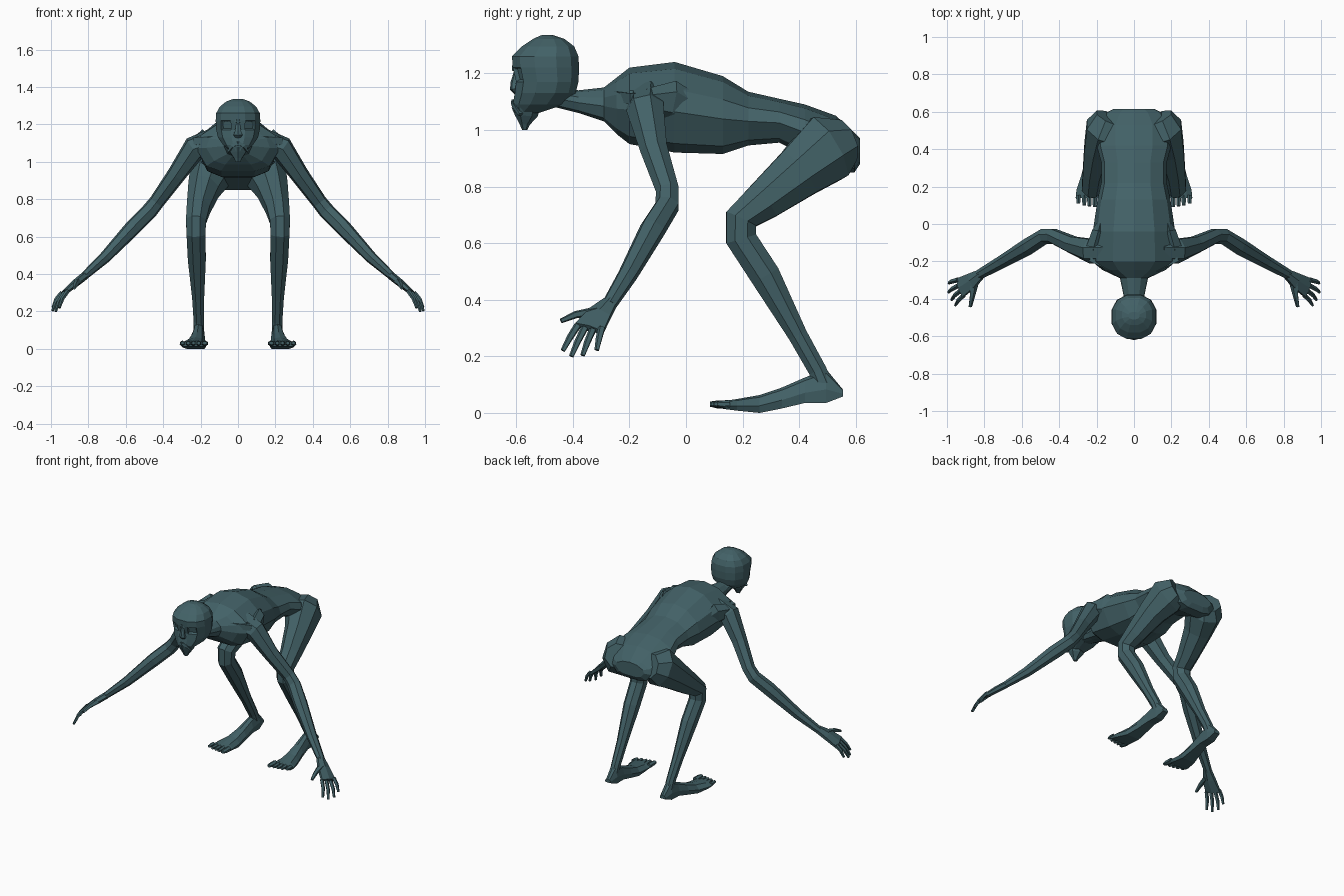
import bpy, bmesh
from math import sin, cos, pi, copysign
from mathutils import Vector

mat = bpy.data.materials.new("dark_teal")
mat.diffuse_color = (0.055, 0.12, 0.135, 1)


def skin(name, rings, s=1):
    """Bridge equal-length rings of points into a capped mesh; s=-1 mirrors it."""
    bm = bmesh.new()
    vs = [[bm.verts.new((p[0] * s, p[1], p[2])) for p in r] for r in rings]
    n = len(vs[0])
    for a, b in zip(vs, vs[1:]):
        for i in range(n):
            j = (i + 1) % n
            bm.faces.new((a[i], a[j], b[j], b[i]))
    bm.faces.new(vs[0])
    bm.faces.new(vs[-1])
    bmesh.ops.recalc_face_normals(bm, faces=bm.faces[:])
    me = bpy.data.meshes.new(name)
    bm.to_mesh(me)
    bm.free()
    me.materials.append(mat)
    ob = bpy.data.objects.new(name, me)
    bpy.context.collection.objects.link(ob)
    return ob


def tube(name, rows, hint, n=8, s=1):
    """Rows are x, y, z, radius along hint, radius across it."""
    pts = [Vector(r[:3]) for r in rows]
    rings = []
    for i, r in enumerate(rows):
        t = Vector()
        if i:
            t += (pts[i] - pts[i - 1]).normalized()
        if i < len(pts) - 1:
            t += (pts[i + 1] - pts[i]).normalized()
        t.normalize()
        u = Vector(hint)
        u = (u - t * u.dot(t)).normalized()
        v = t.cross(u)
        ang = [(k + 0.5) * 2 * pi / n for k in range(n)]
        f = 1 / cos(pi / n)
        rings.append([pts[i] + u * r[3] * f * cos(a) + v * r[4] * f * sin(a) for a in ang])
    return skin(name, rings, s)


def slices(name, rows, half, s=1):
    """Rows are y, centre x, half width, low z, high z; half is the right-side profile."""
    prof = half + [(-x, z) for x, z in half[-2:0:-1]]
    return skin(name, [[(cx + w * x, y, (hi + lo) / 2 + (hi - lo) / 2 * z) for x, z in prof]
                       for y, cx, w, lo, hi in rows], s)


# Torso from neck to buttocks
slices("torso", [
    (-0.46, 0, .05, 1.08, 1.15), (-0.38, 0, .056, 1.06, 1.14), (-0.29, 0, .075, 1.03, 1.15),
    (-0.245, 0, .17, .985, 1.185), (-0.20, 0, .225, .95, 1.22), (-0.04, 0, .22, .92, 1.24),
    (0.13, 0, .195, .915, 1.19), (0.22, 0, .175, .945, 1.135), (0.33, 0, .175, .955, 1.11),
    (0.42, 0, .20, .91, 1.09), (0.53, 0, .20, .85, 1.05), (0.595, 0, .15, .85, .99),
    (0.615, 0, .11, .88, .97)],
    [(0, 1), (.5, .85), (.9, .4), (1, -.1), (.75, -.8), (.4, -1), (0, -1)])

# Head
head_rows = [(1.06, -.605, -.52, .045), (1.09, -.612, -.43, .082), (1.13, -.605, -.39, .11),
             (1.17, -.60, -.38, .12), (1.22, -.612, -.378, .123), (1.26, -.615, -.38, .12),
             (1.295, -.58, -.395, .10), (1.322, -.54, -.43, .065), (1.335, -.51, -.47, .03)]


def rounded(c):
    return copysign(abs(c) ** 0.85, c)


head = skin("head", [[(w * rounded(sin(a)), (f + b) / 2 + (f - b) / 2 * rounded(cos(a)) * 1.03, z)
                      for a in [(k + .5) * pi / 6 for k in range(12)]]
                     for z, f, b, w in head_rows])

# Eye sockets pressed into the head
bm = bmesh.new()
bm.from_mesh(head.data)
eyes = [f for f in bm.faces if 1.17 < f.calc_center_median().z < 1.22
        and f.calc_center_median().y < -.54 and .03 < abs(f.calc_center_median().x) < .09]
bmesh.ops.inset_individual(bm, faces=eyes, thickness=.008, depth=-.014)
bm.to_mesh(head.data)
bm.free()

# Nose and chin tuft
tube("nose", [(0, -.60, 1.21, .010, .006), (0, -.608, 1.165, .016, .011),
              (0, -.608, 1.145, .024, .012), (0, -.60, 1.13, .015, .006)], (1, 0, 0), 6)
tube("chin_tuft", [(0, -.565, 1.08, .055, .045), (0, -.565, 1.05, .042, .035),
                   (0, -.57, 1.02, .022, .016), (0, -.57, 1.0, .012, .008)], (1, 0, 0), 6)

toes = [(.178, .085, .017), (.210, .09, .012), (.238, .095, .012), (.266, .10, .012), (.297, .11, .012)]
# Knuckle and tip of each finger
fingers = [((.91, -.382, .31), (.955, -.435, .22)), ((.928, -.358, .30), (.975, -.405, .20)),
           ((.94, -.33, .293), (.992, -.365, .203)), ((.942, -.298, .30), (.99, -.315, .222))]

for side, s in (("right", 1), ("left", -1)):
    # Brow and mouth corner
    tube(side + "_brow", [(.005, -.605, 1.218, .010, .010), (.05, -.59, 1.228, .010, .010),
                          (.095, -.55, 1.215, .007, .008)], (0, 0, 1), 4, s)
    tube(side + "_lip", [(0, -.608, 1.10, .009, .010), (.03, -.602, 1.085, .008, .010),
                         (.05, -.585, 1.055, .005, .008)], (0, 0, 1), 4, s)
    # Collar bone and shoulder blade
    tube(side + "_collar_bone", [(.02, -.28, 1.09, .012, .012), (.12, -.24, 1.12, .014, .016),
                                 (.23, -.18, 1.11, .02, .02)], (0, 1, 0), 4, s)
    tube(side + "_shoulder_blade", [(.22, -.14, 1.10, .04, .04), (.19, -.05, 1.10, .035, .065),
                                    (.17, .02, 1.07, .012, .05)], (1, 0, 0), 6, s)
    # Arm
    tube(side + "_arm", [(.14, -.14, 1.10, .065, .07), (.235, -.142, 1.07, .062, .062),
                         (.33, -.112, .93, .045, .046), (.435, -.064, .785, .038, .038),
                         (.475, -.065, .735, .040, .040), (.56, -.118, .65, .042, .040),
                         (.71, -.205, .49, .032, .029), (.83, -.272, .382, .025, .019)],
         (0, 1, 0), 7, s)
    # Palm, fingers and thumb
    tube(side + "_palm", [(.82, -.268, .39, .025, .019), (.87, -.305, .35, .042, .018),
                          (.932, -.342, .298, .054, .012)], (0, 1, 0), 6, s)
    for i, (a, b) in enumerate(fingers):
        a, b = Vector(a), Vector(b)
        m = a.lerp(b, .5) + Vector((.006, 0, .004))
        tube(f"{side}_finger_{i + 1}", [(*a, .011, .010), (*m, .010, .009), (*b, .007, .006)],
             (0, 1, 0), 5, s)
    tube(side + "_thumb", [(.855, -.315, .36, .02, .014), (.866, -.39, .347, .012, .011),
                           (.876, -.442, .325, .008, .007)], (1, 0, 0), 5, s)
    # Leg
    tube(side + "_leg", [(.12, .565, .96, .085, .075), (.15, .50, .935, .108, .12),
                         (.185, .40, .85, .082, .093), (.212, .275, .75, .062, .07),
                         (.224, .195, .685, .054, .058), (.225, .195, .615, .05, .055),
                         (.22, .28, .485, .048, .053), (.213, .395, .275, .032, .034),
                         (.21, .465, .15, .027, .032), (.21, .485, .10, .027, .034)],
         (1, 0, 0), 8, s)
    # Foot and toes
    slices(side + "_foot", [(.555, .21, .022, .058, .082), (.495, .21, .032, .035, .155),
                            (.42, .212, .034, .035, .125), (.34, .218, .043, .016, .09),
                            (.26, .226, .056, 0, .063), (.18, .236, .072, .008, .049),
                            (.14, .238, .074, .013, .043)],
           [(0, 1), (.6, .75), (1, -.2), (.85, -1), (0, -1)], s)
    for i, (x, y, w) in enumerate(toes):
        tube(f"{side}_toe_{i + 1}", [(x, .155, .029, w, .014), (x, y + .025, .03, w, .012),
                                     (x, y, .031, w * .75, .008)], (1, 0, 0), 6, s)
